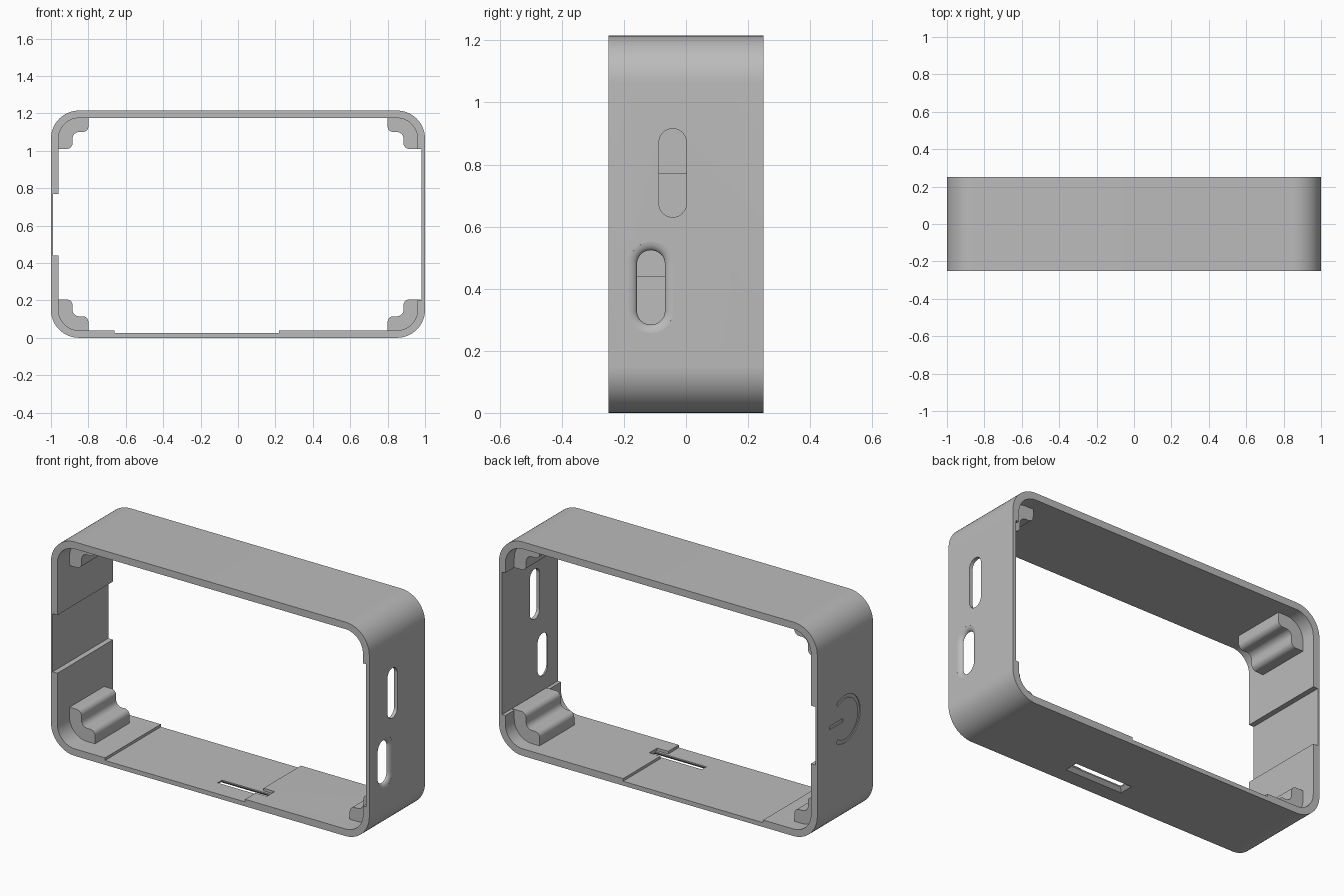
import bpy
import bmesh
import math
from mathutils import Vector

old = bpy.data.objects.get("Cube")
if old:
    bpy.data.objects.remove(old, do_unlink=True)

W, D, H = 1.0, 0.25, 1.215      # half width, half depth, height
WALL = 0.04

grey = bpy.data.materials.new("plain grey")
grey.use_nodes = True
colour = (0.5, 0.5, 0.5, 1)
grey.diffuse_color = colour
grey.node_tree.nodes["Principled BSDF"].inputs["Base Color"].default_value = colour


def loft(name, rings):
    """Closed solid through matching rings of points."""
    bm = bmesh.new()
    loops = [[bm.verts.new(p) for p in ring] for ring in rings]
    n = len(loops[0])
    for a, b in zip(loops, loops[1:]):
        for i in range(n):
            j = (i + 1) % n
            bm.faces.new((a[i], a[j], b[j], b[i]))
    bm.faces.new(loops[0])
    bm.faces.new(loops[-1])
    bmesh.ops.recalc_face_normals(bm, faces=bm.faces)
    mesh = bpy.data.meshes.new(name)
    bm.to_mesh(mesh)
    bm.free()
    mesh.materials.append(grey)
    obj = bpy.data.objects.new(name, mesh)
    bpy.context.collection.objects.link(obj)
    return obj


def along_y(pts, y):
    return [Vector((u, y, v)) for u, v in pts]


def along_x(pts, x):
    return [Vector((x, u, v)) for u, v in pts]


def along_z(pts, z):
    return [Vector((u, v, z)) for u, v in pts]


def arc(cu, cv, r, start, end, n=14):
    return [(cu + r * math.cos(math.radians(start + (end - start) * i / n)),
             cv + r * math.sin(math.radians(start + (end - start) * i / n)))
            for i in range(n + 1)]


def rect(u0, u1, v0, v1):
    return [(u0, v0), (u1, v0), (u1, v1), (u0, v1)]


def round_rect(u0, u1, v0, v1, r):
    return (arc(u1 - r, v1 - r, r, 0, 90) + arc(u0 + r, v1 - r, r, 90, 180)
            + arc(u0 + r, v0 + r, r, 180, 270) + arc(u1 - r, v0 + r, r, 270, 360))


def stadium(cu, cv, w, h, grow=0.0):
    """Upright pill outline; the flat ends are very short so no points coincide."""
    w, h = w / 2 + grow, h / 2 + grow
    return round_rect(cu - w, cu + w, cv - h, cv + h, w * 0.995)


def combine(target, tool, operation):
    mod = target.modifiers.new(operation.lower(), "BOOLEAN")
    mod.operation = operation
    mod.solver = "EXACT"
    mod.object = tool
    bpy.context.view_layer.objects.active = target
    bpy.ops.object.modifier_apply(modifier=mod.name)
    bpy.data.objects.remove(tool, do_unlink=True)


def cut(*rings):
    combine(frame, loft("cutter", rings), "DIFFERENCE")


def cut_through_depth(pts):
    cut(along_y(pts, -D - 0.1), along_y(pts, D + 0.1))


# Rounded rectangular band
outer = round_rect(-W, W, 0, H, 0.15)
frame = loft("case_frame", [along_y(outer, -D), along_y(outer, D)])
cut_through_depth(round_rect(-W + WALL, W - WALL, WALL, H - WALL, 0.11))

# Thinned stretches of the side walls and floor
cut_through_depth(rect(0.5, 0.98, 0.2, 1.01))
cut_through_depth(rect(-0.99, -0.5, 0.44, 0.77))
cut_through_depth(rect(-0.66, 0.22, 0.025, 0.2))

# Corner posts with a wavy inner face, mirrored to all four corners
post = ([(-0.975, 1.01)] + arc(-0.915, 1.04, 0.03, -90, 0, 8)
        + arc(-0.85, 1.065, 0.035, 180, 90, 8)
        + arc(-0.83, 1.13, 0.03, -90, 0, 8)
        + [(-0.80, 1.195), (-0.86, 1.195), (-0.93, 1.16), (-0.975, 1.08)])
for sx in (1, -1):
    for flip in (False, True):
        pts = [(sx * u, H - v if flip else v) for u, v in post]
        combine(frame, loft("post", [along_y(pts, -0.14), along_y(pts, 0.17)]), "UNION")

# Upper side slot
pill = stadium(-0.043, 0.773, 0.088, 0.285)
cut(along_x(pill, 0.9), along_x(pill, 1.1))

# Lower side slot with a softly flared outer rim
rings = [along_x(stadium(-0.113, 0.404, 0.09, 0.24), 0.9)]
for i in range(9):
    a = math.radians(90 * i / 9)
    grow = 0.032 * (1 - math.cos(a))
    rings.append(along_x(stadium(-0.113, 0.404, 0.09, 0.24, grow), 0.981 + 0.019 * math.sin(a)))
rings.append(along_x(stadium(-0.113, 0.404, 0.09, 0.24, 0.032), 1.05))
cut(*rings)

# Floor slot: inner pocket, opening and bevelled outer edge
pocket = rect(0.15, 0.29, -0.155, -0.085)
cut(along_z(pocket, 0.025), along_z(pocket, 0.1))
opening = rect(-0.03, 0.29, -0.14, -0.1)
bevel = rect(-0.05, 0.31, -0.16, -0.08)
cut(along_z(bevel, -0.05), along_z(bevel, 0), along_z(opening, 0.018), along_z(opening, 0.1))

# Shallow grooves marking the push area on the thin side wall
ring = arc(0, 0.61, 0.135, 55, 305, 36) + arc(0, 0.61, 0.115, 305, 55, 36)
bar = rect(0.02, 0.14, 0.6, 0.62)
for groove in (ring, bar):
    cut(along_x(groove, -1.05), along_x(groove, -0.995))

# Smooth curves, sharp corners
bpy.ops.object.select_all(action="DESELECT")
frame.select_set(True)
bpy.context.view_layer.objects.active = frame
bpy.ops.object.shade_smooth_by_angle(angle=math.radians(30))
